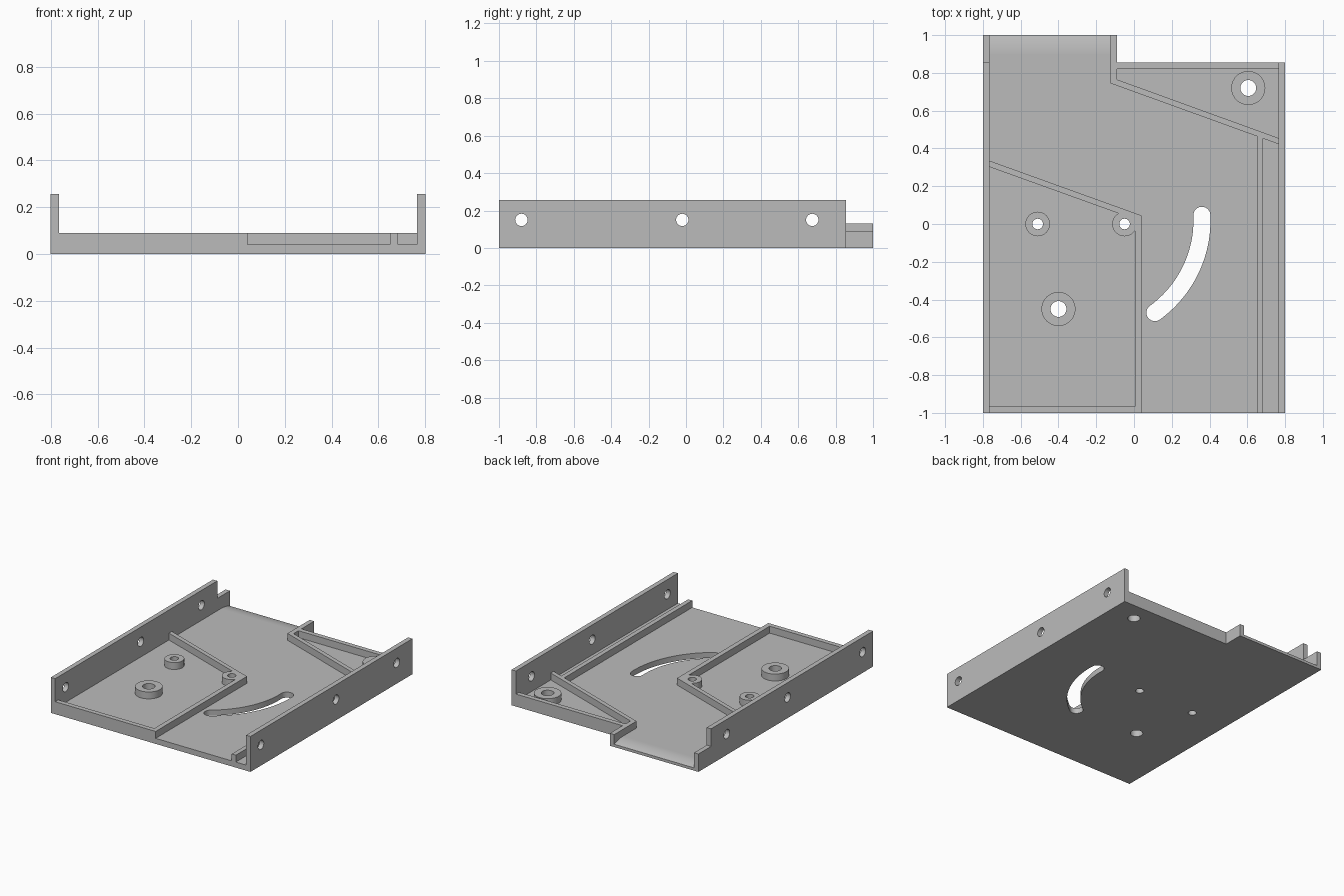
import bpy, bmesh
from math import sin, cos, pi, radians, atan2
from mathutils import Matrix

cube = bpy.data.objects.get("Cube")
if cube:
    bpy.data.objects.remove(cube)

grey = bpy.data.materials.new("plain_grey")
grey.use_nodes = True
GREY = (0.5, 0.5, 0.5, 1)
grey.diffuse_color = GREY
grey.node_tree.nodes["Principled BSDF"].inputs["Base Color"].default_value = GREY

FLOOR, RIB, SIDE = 0.04, 0.09, 0.257   # heights of the tray levels
EDGE, SKIN = 0.8, 0.035                # half width, wall thickness
INNER = EDGE - SKIN
BACK = 0.855


def prism(name, outline, low, high, turn=None):
    """Extrude a flat outline from low to high, then optionally reorient it."""
    bm = bmesh.new()
    face = bm.faces.new([bm.verts.new((x, y, low)) for x, y in outline])
    top = bmesh.ops.extrude_face_region(bm, geom=[face])["geom"]
    verts = [v for v in top if isinstance(v, bmesh.types.BMVert)]
    bmesh.ops.translate(bm, verts=verts, vec=(0, 0, high - low))
    if turn:
        bmesh.ops.transform(bm, matrix=turn, verts=bm.verts)
    bmesh.ops.recalc_face_normals(bm, faces=bm.faces)
    mesh = bpy.data.meshes.new(name)
    bm.to_mesh(mesh)
    bm.free()
    mesh.materials.append(grey)
    obj = bpy.data.objects.new(name, mesh)
    bpy.context.collection.objects.link(obj)
    return obj


def box(name, x0, x1, y0, y1, low, high):
    return prism(name, [(x0, y0), (x1, y0), (x1, y1), (x0, y1)], low, high)


def arc(cx, cy, r, start, end, steps):
    angles = [start + (end - start) * i / steps for i in range(steps + 1)]
    return [(cx + r * cos(a), cy + r * sin(a)) for a in angles]


def circle(cx, cy, r):
    return arc(cx, cy, r, 0, 2 * pi, 40)[:-1]


def cut(obj, cutters):
    """Subtract the cutters from the part."""
    bpy.context.view_layer.objects.active = obj
    for cutter in cutters:
        cutter.hide_render = True
        mod = obj.modifiers.new("cut", "BOOLEAN")
        mod.operation, mod.solver, mod.object = "DIFFERENCE", "EXACT", cutter
        bpy.ops.object.modifier_apply(modifier=mod.name)


# Maps a (y, z) outline extruded along x
ALONG_X = Matrix(((0, 0, 1, 0), (1, 0, 0, 0), (0, 1, 0, 0), (0, 0, 0, 1)))
LIP = 0.9
TONGUE = -0.125

# Floor with its rear tongue
floor = prism("floor", [(-INNER, -1), (INNER, -1), (INNER, BACK), (TONGUE, BACK),
                        (TONGUE, LIP), (-INNER, LIP)], 0, FLOOR)
curve = [(LIP + (1 - LIP) * i / 8, FLOOR - 0.02 * (i / 8) ** 2) for i in range(9)]
tongue_lip = prism("tongue_lip", [(LIP, 0)] + curve + [(1, 0)], -INNER, TONGUE, ALONG_X)

# Rims beside the tongue
box("tongue_rim_right", -EDGE, -INNER, BACK, 1, 0, 0.13)
box("tongue_rim_left", TONGUE, TONGUE + SKIN, BACK, 1, 0, RIB)

# Tall side walls with three holes each
hole_cutters = [prism("side_hole_cutter", circle(y, 0.15, 0.033), -1, 1, ALONG_X)
                for y in (-0.88, -0.02, 0.675)]
for label, x in (("right", -EDGE), ("left", INNER)):
    wall = box("side_wall_" + label, x, x + SKIN, -1, BACK, 0, SIDE)
    cut(wall, hole_cutters)

# Low ribs that divide the tray
prism("front_divider", [(-INNER, 0.335), (0.04, 0.045), (0.04, -1), (-INNER, -1),
                        (-INNER, -0.965), (0.005, -0.965), (0.005, 0.025),
                        (-INNER, 0.302)], FLOOR, RIB)
prism("rear_divider", [(TONGUE, 0.745), (INNER, 0.423), (INNER, 0.455), (-0.09, 0.765),
                       (-0.09, 0.82), (INNER, 0.82), (INNER, BACK), (TONGUE, BACK)],
      FLOOR, RIB)
prism("side_rail", [(0.65, -1), (0.683, -1), (0.683, 0.453), (0.65, 0.465)], FLOOR, RIB)

# Round bosses with through holes
bores = []
for name, x, y, radius, bore in (("small_boss_outer", -0.51, 0, 0.065, 0.028),
                                 ("small_boss_corner", -0.05, 0, 0.065, 0.028),
                                 ("large_boss_front", -0.4, -0.45, 0.09, 0.042),
                                 ("large_boss_rear", 0.605, 0.72, 0.09, 0.042)):
    boss = prism(name, circle(x, y, radius), FLOOR, RIB)
    drill = prism("bore_cutter", circle(x, y, bore), -1, 1)
    cut(boss, [drill])
    bores.append(drill)

# Curved slot through the floor
cx, cy, r, half = -0.245, 0.02, 0.605, 0.045
a0, a1 = radians(-54), radians(2.5)
slot = arc(cx, cy, r + half, a0, a1, 24)
slot += arc(cx + r * cos(a1), cy + r * sin(a1), half, a1, a1 + pi, 12)[1:-1]
slot += arc(cx, cy, r - half, a1, a0, 24)
slot += arc(cx + r * cos(a0), cy + r * sin(a0), half, a0 + pi, a0 + 2 * pi, 12)[1:-1]
slot_cutter = prism("slot_cutter", slot, -1, 1)
cut(floor, bores + [slot_cutter])

for helper in hole_cutters + bores + [slot_cutter]:
    bpy.data.objects.remove(helper)

# Smooth the round surfaces, keep the corners crisp
bpy.ops.object.select_all(action="DESELECT")
for obj in bpy.context.collection.objects:
    if obj.type == "MESH" and grey.name in obj.data.materials:
        obj.select_set(True)
        bpy.context.view_layer.objects.active = obj
bpy.ops.object.shade_smooth_by_angle(angle=radians(30))
